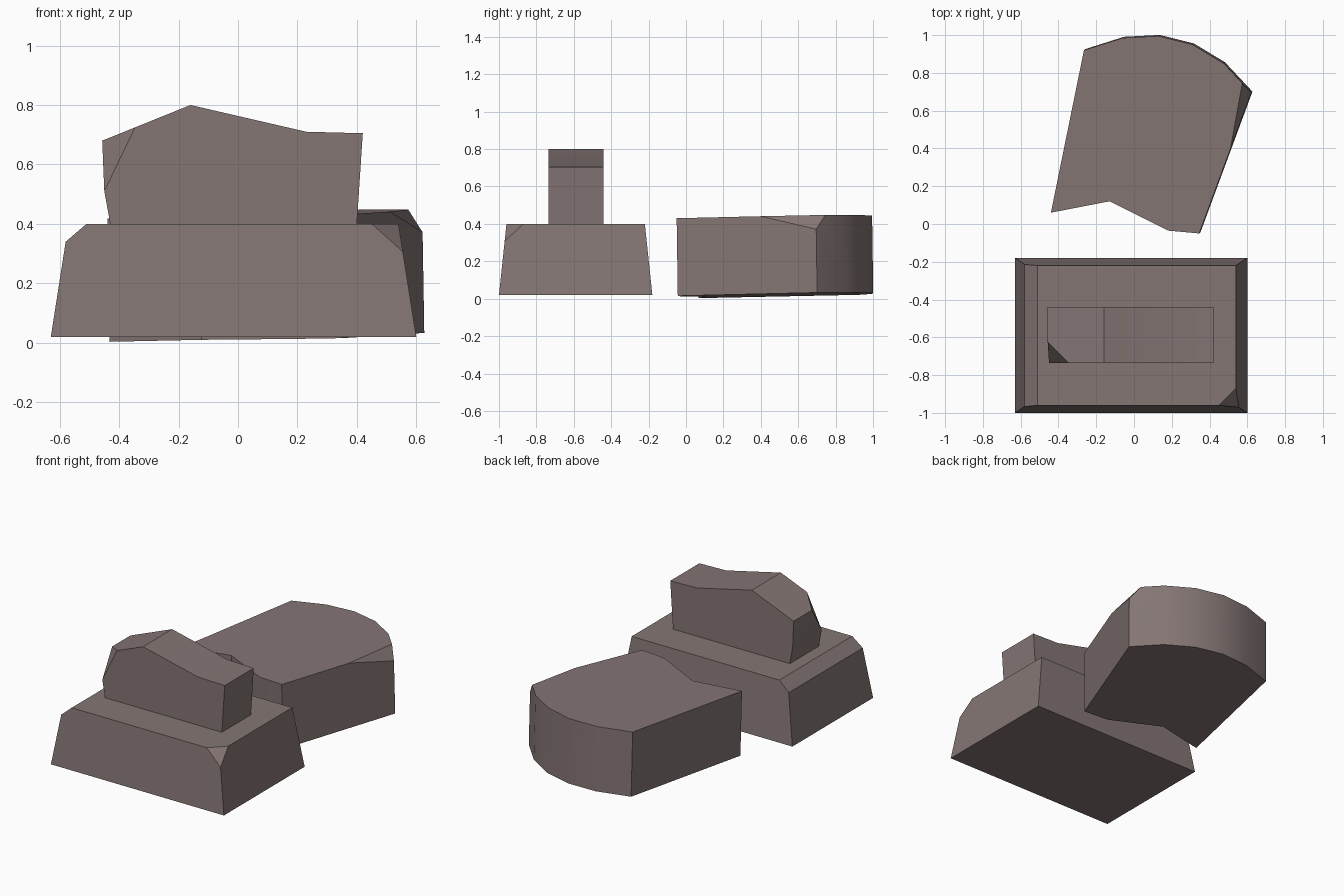
import bpy, bmesh, math
from mathutils import Vector

if "Cube" in bpy.data.objects:
    bpy.data.objects.remove(bpy.data.objects["Cube"])

stone = bpy.data.materials.new("warm_grey_stone")
stone.diffuse_color = (0.23, 0.18, 0.175, 1)
stone.use_nodes = True
stone.node_tree.nodes["Principled BSDF"].inputs["Base Color"].default_value = stone.diffuse_color


def cut_block(name, ring_a, ring_b, corner):
    """Solid between two matching outlines, with one corner sliced off by a plane."""
    bm = bmesh.new()
    a = [bm.verts.new(p) for p in ring_a]
    b = [bm.verts.new(p) for p in ring_b]
    bm.faces.new(a)
    bm.faces.new(b)
    for i in range(len(a)):
        j = (i + 1) % len(a)
        bm.faces.new((a[i], a[j], b[j], b[i]))
    # slice through three points, keeping the side with the block's middle
    p, q, r = (Vector(c) for c in corner)
    normal = (q - p).cross(r - p).normalized()
    middle = sum((v.co for v in bm.verts), Vector()) / len(bm.verts)
    if (middle - p).dot(normal) > 0:
        normal = -normal
    cut = bmesh.ops.bisect_plane(bm, geom=bm.verts[:] + bm.edges[:] + bm.faces[:],
                                 dist=1e-5, plane_co=p, plane_no=normal, clear_outer=True)
    edges = [e for e in cut["geom_cut"] if isinstance(e, bmesh.types.BMEdge)]
    bmesh.ops.contextual_create(bm, geom=edges)
    bmesh.ops.recalc_face_normals(bm, faces=bm.faces[:])
    mesh = bpy.data.meshes.new(name)
    bm.to_mesh(mesh)
    bm.free()
    mesh.materials.append(stone)
    obj = bpy.data.objects.new(name, mesh)
    bpy.context.collection.objects.link(obj)
    bpy.ops.object.select_all(action='DESELECT')
    obj.select_set(True)
    bpy.context.view_layer.objects.active = obj
    bpy.ops.object.shade_smooth_by_angle(angle=math.radians(30))
    return obj


# Tapered base: front profile, with the front and back leaning inwards
base_profile = [(-0.63, 0.02), (0.60, 0.02), (0.54, 0.40), (-0.51, 0.40), (-0.58, 0.34)]


def lean(z):
    return 0.04 * (z - 0.02) / 0.38


cut_block("lower_stone",
          [(x, -1 + lean(z), z) for x, z in base_profile],
          [(x, -0.18 - lean(z), z) for x, z in base_profile],
          [(0.45, -0.96, 0.40), (0.54, -0.87, 0.40), (0.553, -0.967, 0.31)])

# Upright ridge on the base
ridge_profile = [(-0.43, 0.40), (0.40, 0.40), (0.42, 0.705), (0.23, 0.71),
                 (-0.16, 0.80), (-0.457, 0.68), (-0.45, 0.51)]
cut_block("upper_stone",
          [(x, -0.735, z) for x, z in ridge_profile],
          [(x, -0.44, z) for x, z in ridge_profile],
          [(-0.35, -0.735, 0.717), (-0.45, -0.735, 0.51), (-0.457, -0.625, 0.68)])

# Slightly tilted rounded slab behind
slab_outline = [(-0.44, 0.06), (-0.13, 0.12), (0.18, -0.035), (0.345, -0.05),
                (0.62, 0.695), (0.475, 0.85), (0.31, 0.95), (0.13, 0.995),
                (-0.06, 0.985), (-0.265, 0.92)]


def slab_floor(x, y):
    return 0.01 + 0.018 * x + 0.017 * y


cut_block("rear_slab",
          [(x + 0.007, y + 0.006, slab_floor(x, y)) for x, y in slab_outline],
          [(x, y, slab_floor(x, y) + 0.415) for x, y in slab_outline],
          [(0.511, 0.40, 0.441), (0.573, 0.745, 0.448), (0.621, 0.696, 0.372)])
